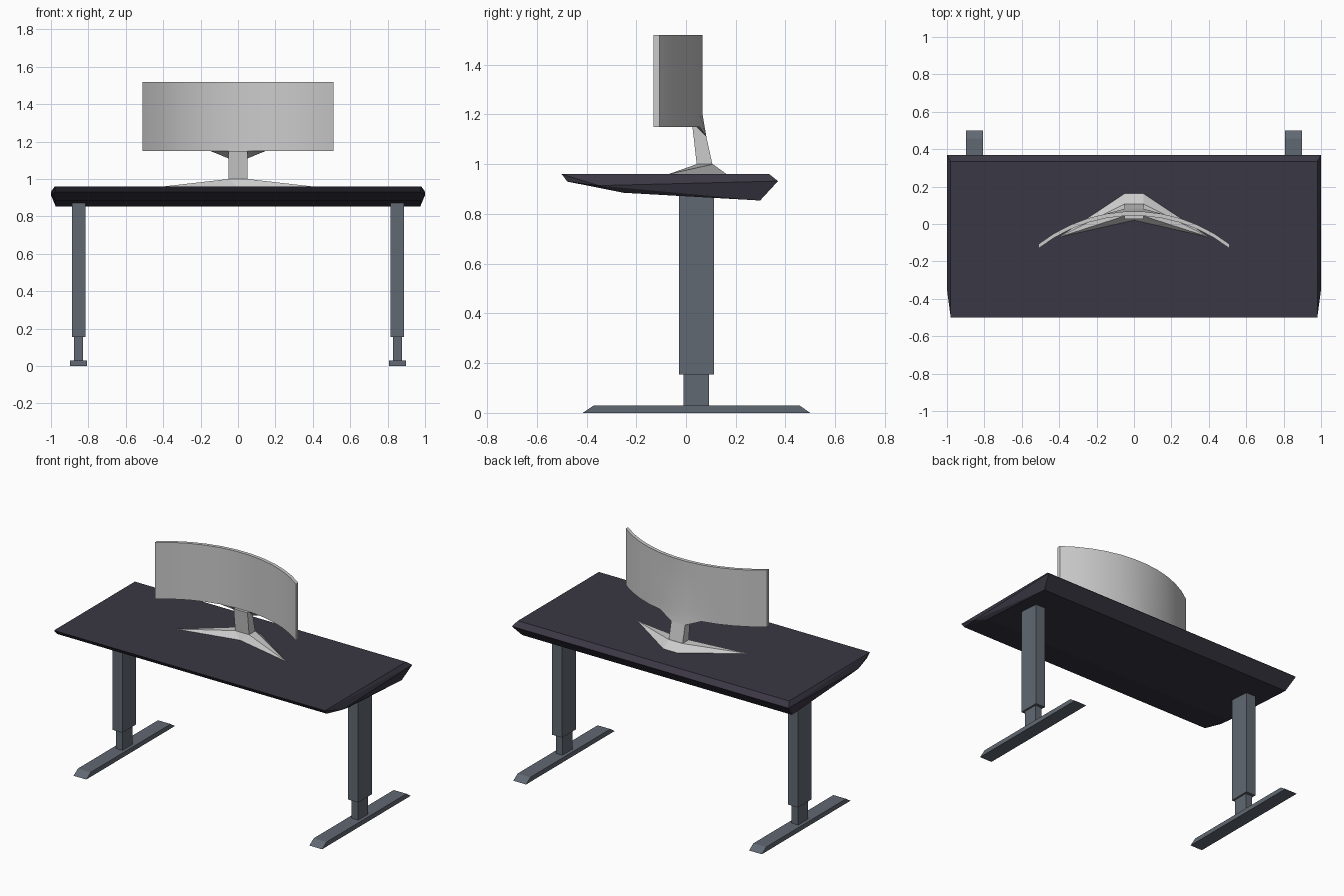
import bpy, bmesh, math

if "Cube" in bpy.data.objects:
    bpy.data.objects.remove(bpy.data.objects["Cube"])


def material(name, rgb):
    m = bpy.data.materials.new(name)
    m.diffuse_color = (*rgb, 1)
    m.use_nodes = True
    m.node_tree.nodes["Principled BSDF"].inputs["Base Color"].default_value = m.diffuse_color
    return m


DARK = material("dark_top", (0.042, 0.038, 0.056))
SLATE = material("slate_metal", (0.12, 0.14, 0.17))


def build(name, verts, faces=None, mat=None):
    """Mesh from faces, or the convex hull of the points when no faces are given."""
    bm = bmesh.new()
    vs = [bm.verts.new(v) for v in verts]
    if faces is None:
        bmesh.ops.convex_hull(bm, input=vs)
        bmesh.ops.dissolve_limit(bm, angle_limit=0.01, verts=bm.verts[:], edges=bm.edges[:])
    else:
        for f in faces:
            bm.faces.new([vs[i] for i in f])
    bmesh.ops.recalc_face_normals(bm, faces=bm.faces[:])
    me = bpy.data.meshes.new(name)
    bm.to_mesh(me)
    bm.free()
    ob = bpy.data.objects.new(name, me)
    bpy.context.collection.objects.link(ob)
    if mat:
        me.materials.append(mat)
    return ob


def extrude_x(name, profile, x0, x1, mat=None):
    """Prism of a convex (y, z) profile between two x positions."""
    return build(name, [(x, y, z) for x in (x0, x1) for y, z in profile], None, mat)


# Desk top: faceted slab, thinning to the front
half = [(0.98, -0.50, 0.96), (0.98, 0.335, 0.96), (1.0, 0.37, 0.932),
        (1.0, -0.35, 0.914), (0.975, -0.477, 0.93),
        (0.975, 0.298, 0.854), (0.975, -0.25, 0.885)]
build("desk_top", [(s * x, y, z) for s in (-1, 1) for x, y, z in half], None, DARK)

# Legs: foot, inner column and outer column on each side
leg_parts = {
    "foot": (0.046, [(-0.415, 0), (0.5, 0), (0.456, 0.03), (-0.37, 0.03)]),
    "inner_column": (0.024, [(-0.01, 0.03), (0.093, 0.03), (0.093, 0.16), (-0.01, 0.16)]),
    "outer_column": (0.036, [(-0.028, 0.155), (0.113, 0.155), (0.113, 0.868), (-0.028, 0.875)]),
}
for side, cx in (("left", -0.852), ("right", 0.852)):
    for part, (w, prof) in leg_parts.items():
        extrude_x(f"{side}_{part}", prof, cx - w, cx + w, SLATE)

# Monitor stand base: swept-forward wings
base = [(0, 0.02, 0.96)]
for s in (-1, 1):
    base += [(s * 0.40, -0.07, 0.96), (s * 0.05, 0.163, 0.96),
             (s * 0.05, 0.043, 1.0), (s * 0.05, 0.108, 1.0)]
build("stand_base", base,
      [(1, 3, 4), (1, 4, 2), (1, 0, 3), (5, 8, 7), (5, 6, 8), (5, 7, 0),
       (0, 7, 3), (3, 7, 8, 4), (4, 8, 6, 2), (0, 1, 2), (0, 6, 5), (0, 2, 6)])

# Stand neck
extrude_x("stand_neck", [(0.043, 1.0), (0.106, 1.0), (0.082, 1.11), (0.045, 1.15), (0.026, 1.15)],
          -0.05, 0.05)

# Curved monitor: five-point section swept along an arc, back drawn down to the neck
R, SEG, SPAN, T = 0.83, 11, math.radians(75.8), 0.023
verts, faces = [], []
for i in range(SEG + 1):
    a = (i / SEG - 0.5) * SPAN
    x, y = R * math.sin(a), 0.068 - R * (1 - math.cos(a))
    low = (x, 0.082, 1.11) if abs(x) < 0.06 else (x, y, 1.15)
    verts += [low, (x, y, 1.20), (x, y, 1.52), (x, y - T, 1.52), (x, y - T, 1.15)]
for i in range(SEG):
    for j in range(5):
        k = (j + 1) % 5
        faces.append((i * 5 + j, i * 5 + k, i * 5 + 5 + k, i * 5 + 5 + j))
faces += [tuple(range(5)), tuple(range(SEG * 5, SEG * 5 + 5))]
monitor = build("monitor", verts, faces)
bpy.context.view_layer.objects.active = monitor
monitor.select_set(True)
bpy.ops.object.shade_smooth_by_angle(angle=math.radians(40))
